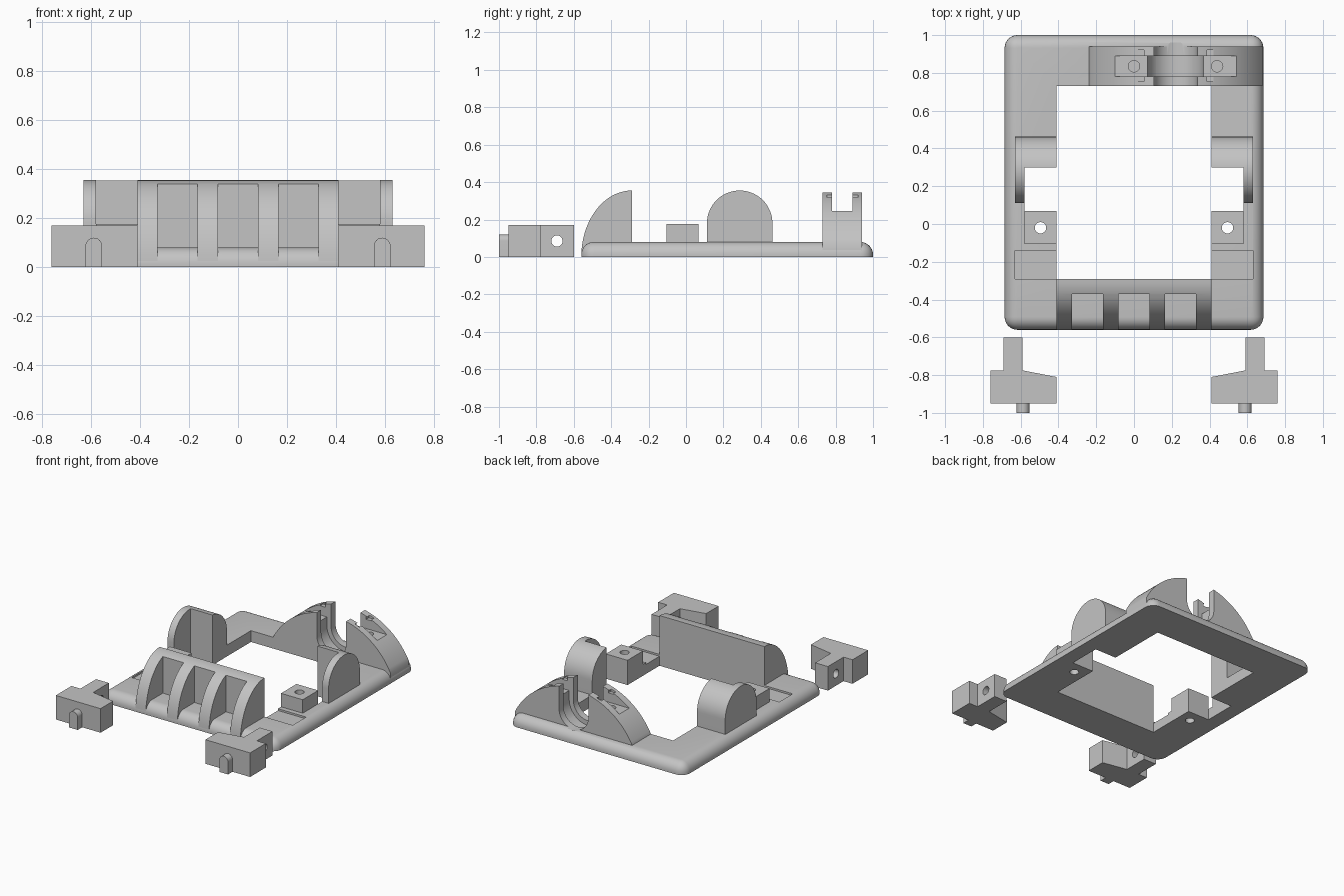
import bpy, bmesh, math
from mathutils import Vector

if "Cube" in bpy.data.objects:
    bpy.data.objects.remove(bpy.data.objects["Cube"])

grey = bpy.data.materials.new("plain grey")
grey.use_nodes = True
colour = (0.55, 0.55, 0.55, 1)
grey.diffuse_color = colour
grey.node_tree.nodes["Principled BSDF"].inputs["Base Color"].default_value = colour


def prism(name, points, axis, lo, hi):
    """Extrude a 2D outline along x, y or z between lo and hi."""
    place = {"x": lambda a, b, d: (d, a, b),
             "y": lambda a, b, d: (a, d, b),
             "z": lambda a, b, d: (a, b, d)}[axis]
    bm = bmesh.new()
    base = bm.faces.new([bm.verts.new(place(a, b, lo)) for a, b in points])
    out = bmesh.ops.extrude_face_region(bm, geom=[base])
    verts = [v for v in out["geom"] if isinstance(v, bmesh.types.BMVert)]
    bmesh.ops.translate(bm, verts=verts, vec=Vector(place(0, 0, hi - lo)))
    bmesh.ops.recalc_face_normals(bm, faces=bm.faces)
    mesh = bpy.data.meshes.new(name)
    bm.to_mesh(mesh)
    bm.free()
    mesh.materials.append(grey)
    obj = bpy.data.objects.new(name, mesh)
    bpy.context.collection.objects.link(obj)
    return obj


def box(name, x, y, z):
    x = sorted(x)
    return prism(name, [(x[0], y[0]), (x[1], y[0]), (x[1], y[1]), (x[0], y[1])], "z", *z)


def arc(cx, cy, rx, ry, start, end, steps):
    angles = [math.radians(start + (end - start) * i / steps) for i in range(steps + 1)]
    return [(cx + rx * math.cos(t), cy + ry * math.sin(t)) for t in angles]


def rod(axis, a, b, radius, lo, hi):
    return prism("cutter", arc(a, b, radius, radius, 0, 360, 32)[:-1], axis, lo, hi)


def activate(obj):
    bpy.ops.object.select_all(action="DESELECT")
    obj.select_set(True)
    bpy.context.view_layer.objects.active = obj


def cut(cutter, *targets):
    cutter.hide_render = True
    for obj in targets:
        activate(obj)
        mod = obj.modifiers.new("cut", "BOOLEAN")
        mod.operation, mod.solver, mod.object = "DIFFERENCE", "EXACT", cutter
        bpy.ops.object.modifier_apply(modifier=mod.name)
    bpy.data.objects.remove(cutter)


parts = []

# Base frame with rounded corners and upper edges
frame = box("base_frame", (-0.685, 0.685), (-0.56, 1.0), (0, 0.08))
bm = bmesh.new()
bm.from_mesh(frame.data)
edges = [e for e in bm.edges if max(v.co.z for v in e.verts) > 0.01]
bmesh.ops.bevel(bm, geom=edges, offset=0.068, segments=8, profile=0.5, affect="EDGES")
bm.to_mesh(frame.data)
bm.free()
cut(box("cutter", (-0.41, 0.41), (-0.29, 0.73), (-1, 1)), frame)
parts.append(frame)

# Ribbed front grip: quarter ellipse with three open pockets
outline = arc(-0.29, 0, 0.27, 0.355, 90, 176, 20) + [(-0.29, 0.025)]
grip = prism("front_grip", outline, "x", -0.41, 0.41)
for x in (-0.247, 0, 0.247):
    cut(box("cutter", (x - 0.082, x + 0.082), (-0.8, -0.37), (-1, 1)), grip)
parts.append(grip)

# Rear arch with a stepped cradle
MID = 0.22
HALF = 0.46
centre, radius = -0.157, 0.515
swing = math.degrees(math.acos(HALF / radius))
outline = arc(MID, centre, radius, radius, swing, 180 - swing, 40)
outline += [(MID - HALF, 0.02), (MID + HALF, 0.02)]
arch = prism("rear_arch", outline, "y", 0.73, 0.94)
for r, lo, hi in ((0.115, 0.6, 0.96), (0.148, 0.78, 0.89)):
    u = arc(MID, 0.185, r, r, 180, 360, 24) + [(MID + r, 1), (MID - r, 1)]
    cut(prism("cutter", u, "y", lo, hi), frame, arch)
for s in (-1, 1):
    # Screw seat, tie slot and screw hole on each shoulder
    seat = (MID + s * 0.14, MID + s * 0.335)
    cut(box("cutter", seat, (0.78, 0.89), (0.245, 1)), arch)
    cut(box("cutter", (MID + s * 0.16, MID + s * 0.2), (0.755, 0.92), (0.31, 0.33)), arch)
    cut(rod("z", MID + s * 0.22, 0.835, 0.03, 0.1, 0.5), arch)
parts.append(arch)

for s, side in ((1, "left"), (-1, "right")):
    # Opening and shallow recess in the frame rail
    cut(box("cutter", (s * 0.35, s * 0.58), (0.068, 0.30), (-1, 1)), frame)
    cut(box("cutter", (s * 0.35, s * 0.63), (-0.29, -0.14), (0.067, 1)), frame)

    # Round-topped side housing, hollow towards the front and inside
    outline = arc(0.287, 0.18, 0.175, 0.175, 0, 180, 32) + [(0.112, 0.03), (0.462, 0.03)]
    housing = prism(side + "_housing", outline, "x", *sorted((s * 0.41, s * 0.63)))
    cut(box("cutter", (s * 0.3, s * 0.58), (0, 0.30), (-1, 1)), housing)

    # Drilled mounting block
    block = box(side + "_mounting_block", (s * 0.41, s * 0.58), (-0.105, 0.068), (0.03, 0.175))
    cut(rod("z", s * 0.495, -0.02, 0.03, -1, 1), frame, block)

    # Loose clip: wedge-backed body, drilled stem and round-topped peg
    outline = [(0.41, -0.95), (0.76, -0.95), (0.76, -0.775), (0.69, -0.775),
               (0.69, -0.6), (0.59, -0.6), (0.59, -0.775), (0.41, -0.81)]
    clip = prism(side + "_clip", [(s * x, y) for x, y in outline], "z", 0, 0.17)
    cut(rod("x", -0.69, 0.085, 0.03, -1, 1), clip)
    outline = arc(s * 0.588, 0.086, 0.034, 0.034, 0, 180, 16)
    outline += [(s * 0.588 - 0.034, 0), (s * 0.588 + 0.034, 0)]
    peg = prism(side + "_clip_peg", outline, "y", -1.0, -0.94)
    parts += [housing, block, clip, peg]

for obj in parts:
    activate(obj)
    bpy.ops.object.shade_smooth_by_angle(angle=math.radians(30))
